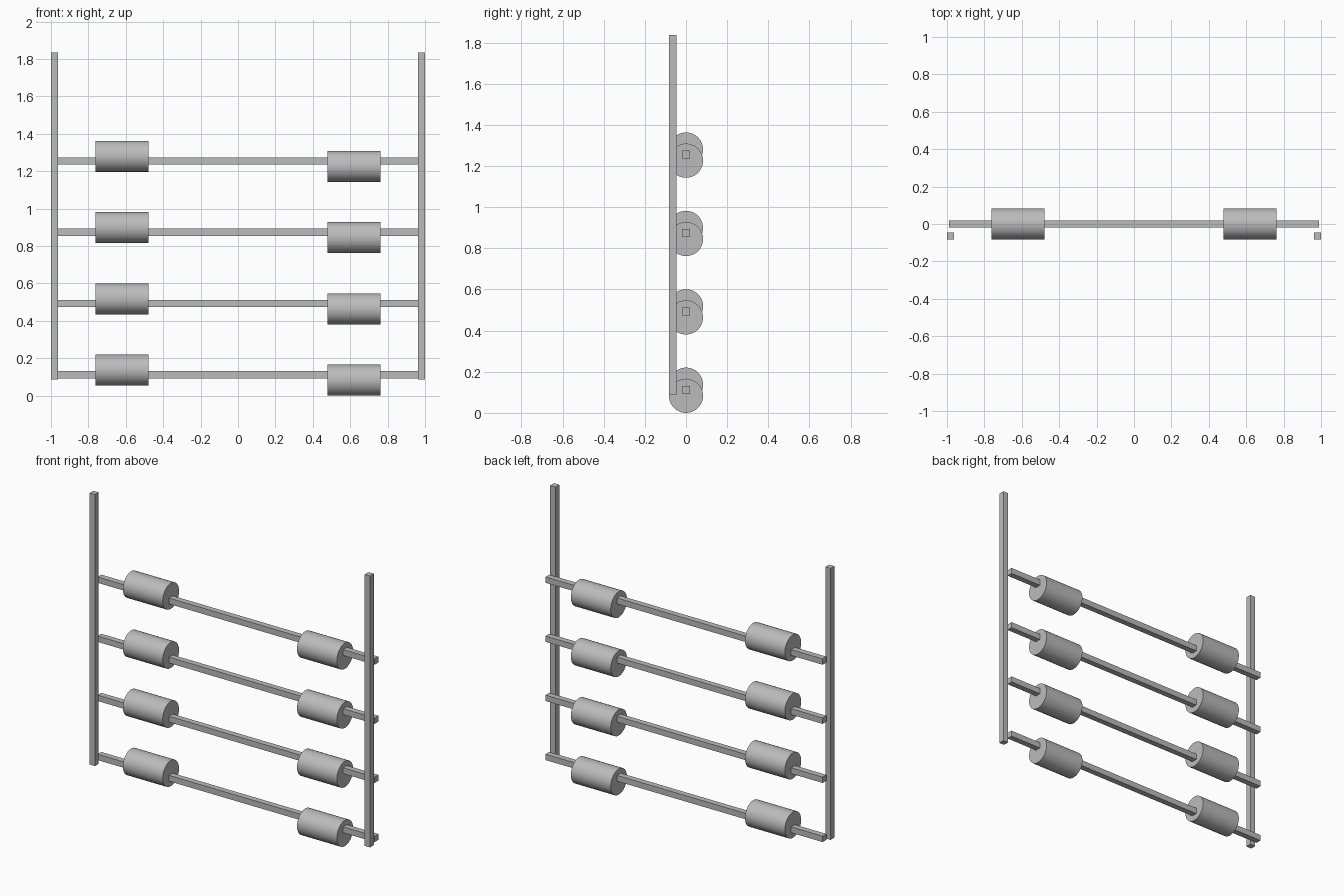
import bpy
from math import radians, pi

cube = bpy.data.objects.get("Cube")
if cube:
    bpy.data.objects.remove(cube, do_unlink=True)

grey = bpy.data.materials.new("plain_grey")
grey.use_nodes = True
colour = (0.5, 0.5, 0.5, 1)
grey.diffuse_color = colour
grey.node_tree.nodes["Principled BSDF"].inputs["Base Color"].default_value = colour


def finish(name):
    obj = bpy.context.object
    obj.name = name
    obj.data.materials.append(grey)
    return obj


def box(name, centre, size):
    bpy.ops.mesh.primitive_cube_add(size=1, location=centre)
    obj = finish(name)
    obj.scale = size
    bpy.ops.object.transform_apply(location=False, rotation=False, scale=True)


def roller(name, centre):
    bpy.ops.mesh.primitive_cylinder_add(
        vertices=48, radius=RADIUS, depth=0.284, location=centre, rotation=(0, pi / 2, 0))
    finish(name)
    bpy.ops.object.shade_smooth_by_angle(angle=radians(30))


BAR = 0.038
RADIUS = 0.083

# Upright posts in front of the bars
for side, sign in (("left", 1), ("right", -1)):
    box(f"{side}_post", (sign * 0.981, -0.064, 0.961), (BAR, BAR, 1.75))

# Four crossbars, each carrying an upper and a lower offset roller
for i in range(4):
    z = 0.112 + i * 0.381
    box(f"crossbar_{i + 1}", (0, 0, z), (1.976, BAR, BAR))
    roller(f"left_roller_{i + 1}", (0.621, 0, z - 0.029))
    roller(f"right_roller_{i + 1}", (-0.621, 0, z + 0.025))
